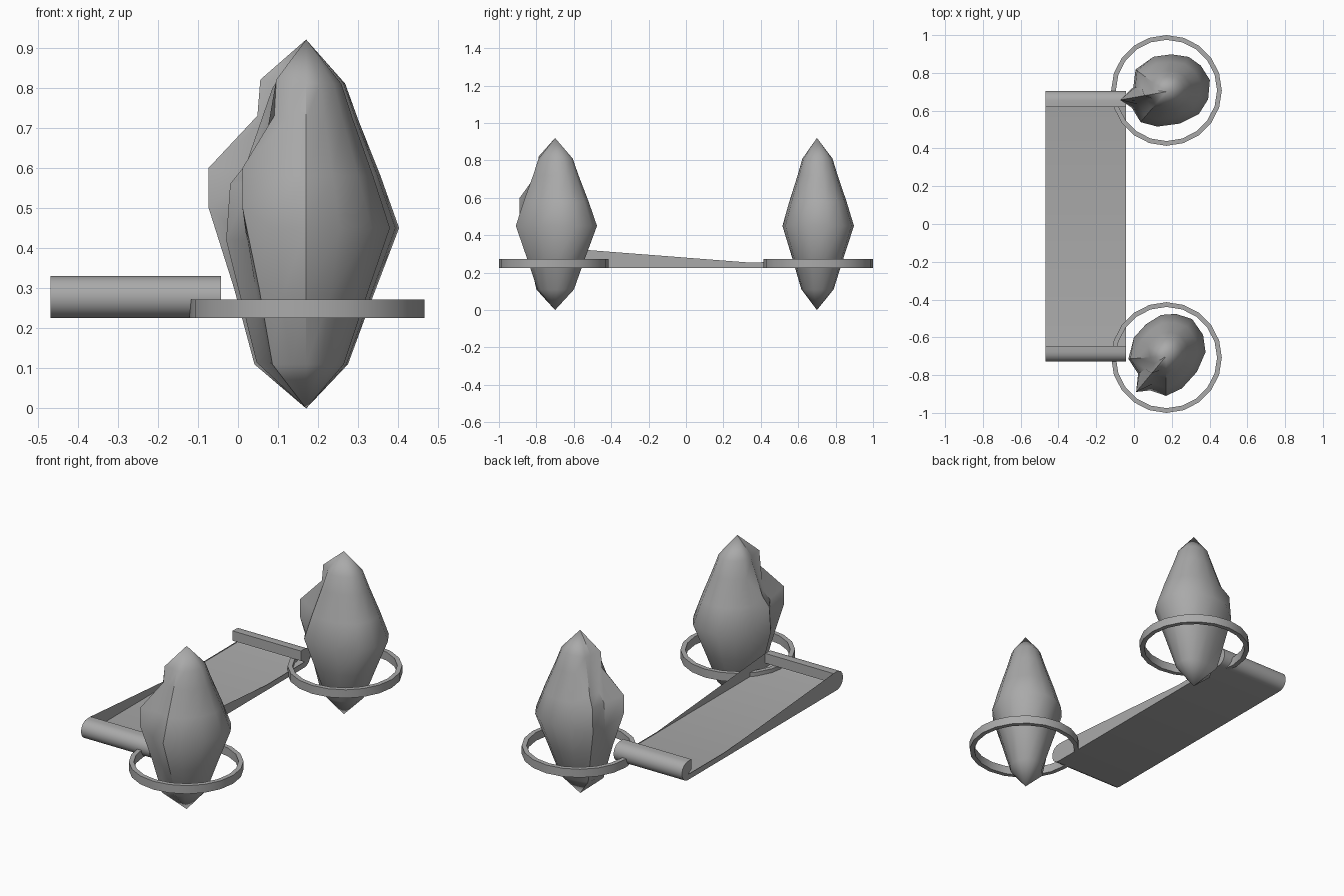
import bpy, bmesh, math
from mathutils import Vector

cube = bpy.data.objects.get("Cube")
if cube:
    bpy.data.objects.remove(cube)

grey = bpy.data.materials.new("stone grey")
grey.use_nodes = True
colour = (0.4, 0.4, 0.4, 1)
grey.diffuse_color = colour
grey.node_tree.nodes["Principled BSDF"].inputs["Base Color"].default_value = colour


def finish(name, bm, angle):
    bmesh.ops.recalc_face_normals(bm, faces=bm.faces)
    mesh = bpy.data.meshes.new(name)
    bm.to_mesh(mesh)
    bm.free()
    mesh.materials.append(grey)
    obj = bpy.data.objects.new(name, mesh)
    bpy.context.collection.objects.link(obj)
    bpy.ops.object.select_all(action="DESELECT")
    obj.select_set(True)
    bpy.context.view_layer.objects.active = obj
    bpy.ops.object.shade_smooth_by_angle(angle=math.radians(angle))
    return obj


def bridge(bm, a, b):
    for i in range(len(a)):
        j = (i + 1) % len(a)
        bm.faces.new((a[i], a[j], b[j], b[i]))


# Height and relative radius of the rows on each side of a crystal
BODY = [(.11, .45), (.28, .72), (.45, 1), (.58, .8), (.72, .56), (.81, .42)]
RIDGE = [(.11, .53), (.3, .74), (.5, 1), (.6, 1), (.73, .5), (.82, .47)]
SHOULDER = [(.115, .62), (.3, .85), (.42, 1), (.56, .95), (.61, .75), (.8, .42)]

# Direction, widest radius and row set, going round a crystal
SIDES = [(6, .21, BODY), (30, .226, BODY), (55, .24, BODY), (77, .23, BODY),
         (97, .22, BODY), (122, .2, BODY), (150, .197, BODY), (184, .2, SHOULDER),
         (212, .175, SHOULDER), (230, .247, RIDGE), (245, .2, BODY),
         (270, .21, BODY), (296, .19, BODY), (333, .183, BODY)]


def crystal(name, y, turn):
    bm = bmesh.new()
    rings = []
    for row in range(len(BODY)):
        ring = []
        for degrees, radius, rows in SIDES:
            z, scale = rows[row]
            a = math.radians(degrees + turn)
            r = radius * scale
            ring.append(bm.verts.new((.17 + r * math.cos(a), y + r * math.sin(a), z)))
        rings.append(ring)
    for low, high in zip(rings, rings[1:]):
        bridge(bm, low, high)
    for ring, z in ((rings[0], 0), (rings[-1], .92)):
        tip = bm.verts.new((.17, y, z))
        for i, v in enumerate(ring):
            bm.faces.new((v, ring[(i + 1) % len(ring)], tip))
    finish(name, bm, 40)


def hoop(name, y, sides=20):
    bm = bmesh.new()
    loops = []
    for r, z in ((.293, .225), (.293, .272), (.268, .272), (.268, .225)):
        loops.append([bm.verts.new((.172 + r * math.cos(math.tau * i / sides),
                                    y + r * math.sin(math.tau * i / sides), z))
                      for i in range(sides)])
    for i in range(4):
        bridge(bm, loops[i], loops[(i + 1) % 4])
    finish(name, bm, 25)


crystal("front_crystal", -.7, 0)
crystal("back_crystal", .7, -40)
hoop("front_hoop", -.707)
hoop("back_hoop", .707)


# Flat board with both ends curled up and inward
def curl(radius, end, side):
    centre_y, centre_z = end - side * .0525, .2775
    return [(centre_y + side * radius * math.cos(a), centre_z + radius * math.sin(a))
            for a in (math.radians(d) for d in range(-90, 91, 20))]


def hook(end, side):
    inner = end - side * .085
    lip = [(inner, .33), (inner, .275), (inner + side * .018, .275), (inner + side * .018, .305)]
    return curl(.0525, end, side) + lip + curl(.0275, end, side)[::-1]


outline = hook(.705, 1) + hook(-.73, -1)[::-1]
bm = bmesh.new()
caps = [[bm.verts.new((x, y, z)) for y, z in outline] for x in (-.468, -.042)]
bridge(bm, *caps)
for cap in caps:
    bm.faces.new(cap)
bmesh.ops.triangulate(bm, faces=[f for f in bm.faces if len(f.verts) > 4])
finish("curled_board", bm, 30)
